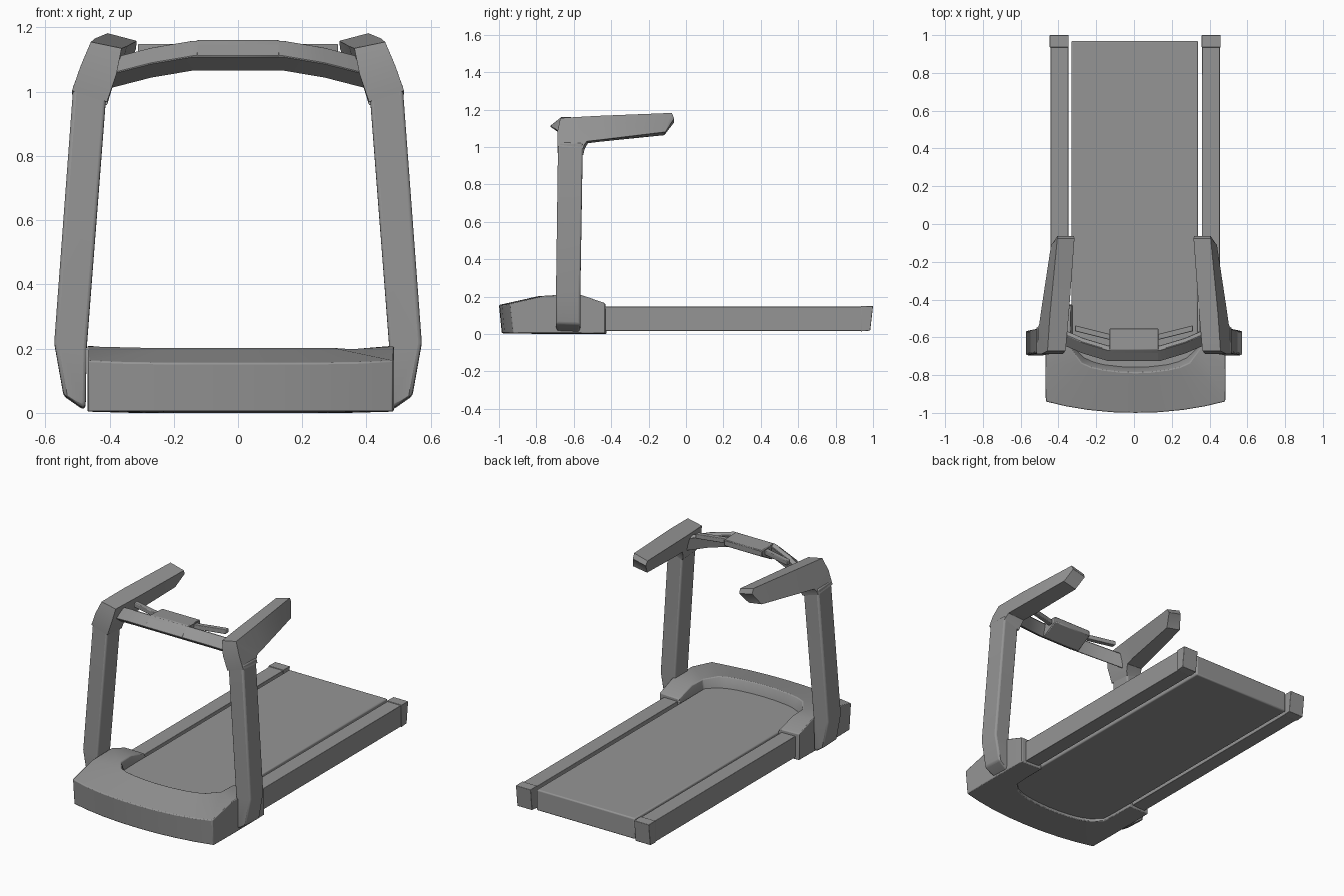
import bpy, bmesh, math

grey = bpy.data.materials.new("dark_grey")
grey.diffuse_color = (0.3, 0.3, 0.3, 1)


def loft(name, sections, bevel=0.0, mirror=False, segs=3, cap_start=True, shift=0.0):
    """Skin a list of equal-sized closed cross-sections, capping the ends."""
    bm = bmesh.new()
    rings = [[bm.verts.new(p) for p in s] for s in sections]
    n = len(rings[0])
    for a, b in zip(rings, rings[1:]):
        for i in range(n):
            j = (i + 1) % n
            bm.faces.new((a[i], a[j], b[j], b[i]))
    if cap_start:
        bm.faces.new(rings[0])
    bm.faces.new(rings[-1])
    bmesh.ops.recalc_face_normals(bm, faces=bm.faces)
    me = bpy.data.meshes.new(name)
    bm.to_mesh(me)
    bm.free()
    me.materials.append(grey)
    ob = bpy.data.objects.new(name, me)
    bpy.context.collection.objects.link(ob)
    bpy.ops.object.select_all(action='DESELECT')
    ob.select_set(True)
    bpy.context.view_layer.objects.active = ob
    bpy.ops.object.shade_smooth_by_angle(angle=math.radians(32))
    if bevel:
        m = ob.modifiers.new("bevel", 'BEVEL')
        m.width = bevel
        m.segments = segs
        m.limit_method = 'ANGLE'
        m.angle_limit = math.radians(35)
    if mirror:
        ob.modifiers.new("mirror", 'MIRROR')
    ob.location.x = shift
    return ob


def box(name, x0, x1, y0, y1, z0, z1, **kw):
    return loft(name, [[(x0, y, z0), (x1, y, z0), (x1, y, z1), (x0, y, z1)]
                       for y in (y0, y1)], **kw)


# running belt and side rails
box("running_belt", -0.335, 0.335, -0.88, 0.97, 0.017, 0.145, bevel=0.008, shift=0.004)
box("side_rail", 0.354, 0.448, -0.5, 0.945, 0.016, 0.146, mirror=True, bevel=0.003, shift=0.006)

# rail end caps, leaning slightly at the back
loft("rail_end_cap", [
    [(0.352, 0.935, 0.014), (0.453, 0.935, 0.014), (0.453, 0.935, 0.15), (0.352, 0.935, 0.15)],
    [(0.352, 0.985, 0.018), (0.453, 0.985, 0.018), (0.453, 1.0, 0.149), (0.352, 1.0, 0.149)],
], bevel=0.003, mirror=True, shift=0.006)

# U-shaped motor hood: outer x, y, shoulder z / inner x, y, top z
half = [
    (0.12, -0.997, 0.155, 0.08, -0.783, 0.203),
    (0.25, -0.985, 0.156, 0.17, -0.772, 0.203),
    (0.37, -0.965, 0.158, 0.235, -0.758, 0.203),
    (0.475, -0.94, 0.163, 0.285, -0.735, 0.203),
    (0.477, -0.75, 0.207, 0.34, -0.66, 0.198),
    (0.477, -0.56, 0.209, 0.345, -0.56, 0.198),
    (0.475, -0.433, 0.165, 0.345, -0.433, 0.163),
]


def hood_section(ox, oy, oz, ix, iy, iz):
    k = 0.015 if abs(oy) > 0.9 else 0.0
    d = 0.03 if abs(iy) > 0.7 else 0.008
    s = math.copysign(1, ix)
    wx = ix - s * (0.012 if abs(ix) > 0.2 else 0)
    return [(ox, oy + k, 0.004), (ox, oy, oz), (ix, iy, iz),
            (wx, iy + d, 0.14), (wx, iy + d, 0.0)]


left = [(-a, b, c, -d, e, f) for a, b, c, d, e, f in reversed(half)]
mid = [(0, -1.0, 0.155, 0, -0.786, 0.203)]
loft("motor_hood", [hood_section(*s) for s in left + mid + half],
     bevel=0.005, segs=2, shift=0.008)

# uprights, leaning inwards, with tapered feet
post = []
for xi, xo, yf, yb, zi, zo in [
        (0.477, 0.490, -0.690, -0.570, 0.014, 0.020),
        (0.474, 0.543, -0.695, -0.565, 0.035, 0.057),
        (0.471, 0.572, -0.695, -0.565, 0.205, 0.22),
        (0.410, 0.512, -0.684, -0.552, 0.995, 1.028)]:
    post.append([(xo, yf, zo), (xo, yb, zo - 0.005), (xi, yb, zi - 0.005), (xi, yf, zi)])
loft("upright", post, bevel=0.016, mirror=True)

# handles: elbow on top of the upright turning into a long grip
loft("handle", [
    [(0.517, -0.687, 1.003), (0.517, -0.549, 0.992), (0.408, -0.549, 0.958), (0.408, -0.687, 0.968)],
    [(0.490, -0.688, 1.080), (0.508, -0.545, 1.010), (0.400, -0.543, 0.985), (0.378, -0.688, 1.055)],
    [(0.458, -0.672, 1.155), (0.502, -0.530, 1.030), (0.392, -0.525, 1.020), (0.362, -0.672, 1.135)],
    [(0.445, -0.480, 1.166), (0.492, -0.460, 1.038), (0.380, -0.460, 1.028), (0.345, -0.480, 1.142)],
    [(0.406, -0.076, 1.182), (0.439, -0.110, 1.080), (0.345, -0.115, 1.063), (0.315, -0.076, 1.158)],
    [(0.406, -0.063, 1.152), (0.436, -0.110, 1.080), (0.345, -0.115, 1.064), (0.318, -0.063, 1.132)],
], bevel=0.014, mirror=True, cap_start=False)

# arched cross bar: x, front y, front-low z
arch = [(0.41, -0.628, 1.052), (0.27, -0.688, 1.088), (0.14, -0.727, 1.110)]
stations = [(-x, y, z) for x, y, z in arch] + arch[::-1]
loft("console_bar", [[(x, y, z), (x, y + 0.06, z + 0.05),
                      (x, y + 0.085, z + 0.035), (x, y + 0.065, z - 0.046)]
                     for x, y, z in stations], bevel=0.003, segs=1)

# central console block
loft("console_block", [[(x, -0.729, 1.110), (x, -0.665, 1.161), (x, -0.553, 1.156),
                        (x, -0.553, 1.120), (x, -0.655, 1.064)]
                       for x in (-0.13, 0.13)], bevel=0.004, segs=1)

# slim wings behind the cross bar
loft("console_wing", [[(x, y - 0.015, 1.120), (x, y + 0.015, 1.120),
                       (x, y + 0.015, 1.148), (x, y - 0.015, 1.148)]
                      for x, y in ((0.10, -0.605), (0.312, -0.552))],
     bevel=0.004, mirror=True)
